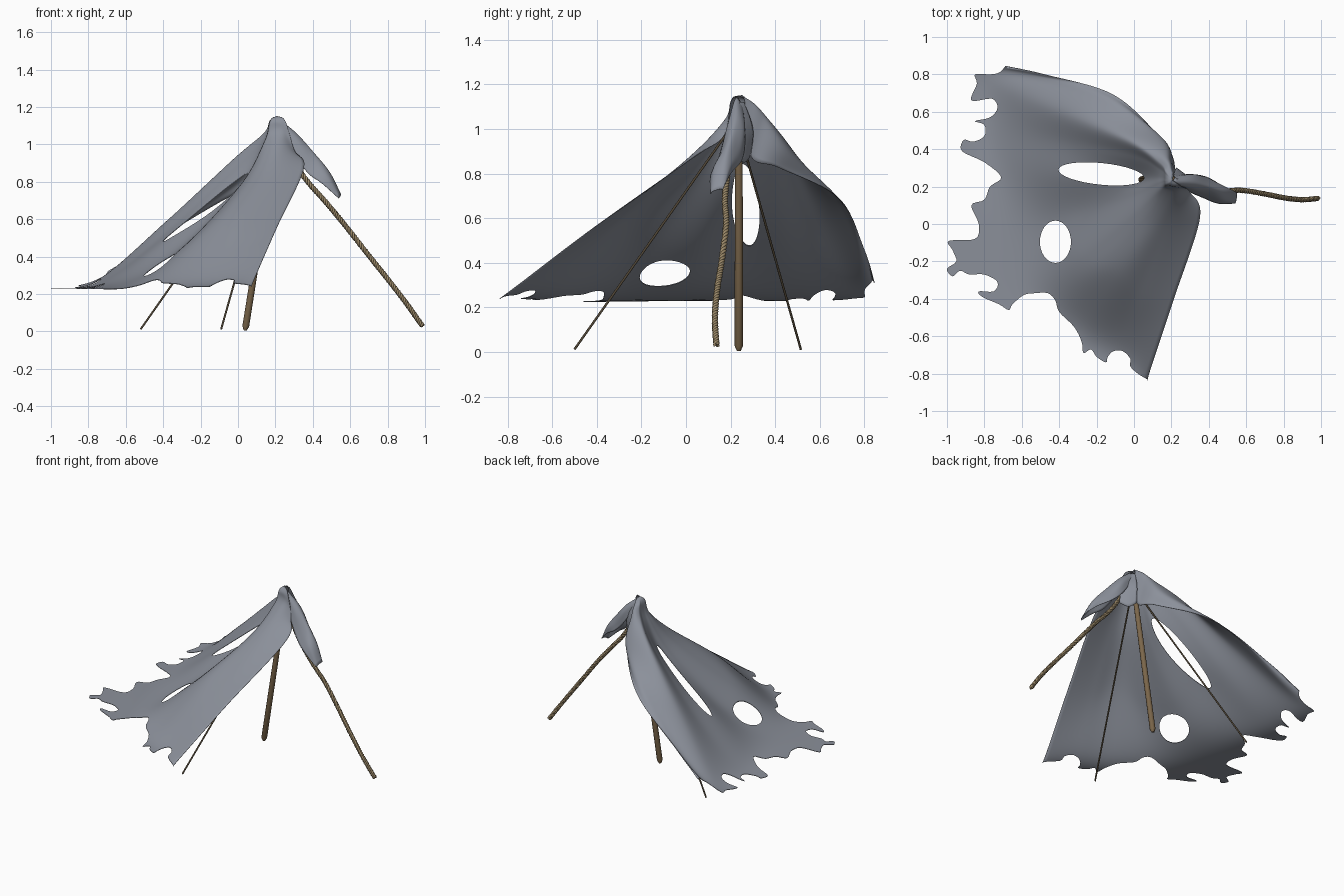
import bpy, bmesh, math
from mathutils import Vector

if "Cube" in bpy.data.objects:
    bpy.data.objects.remove(bpy.data.objects["Cube"])

def spline(pts, n):
    """Catmull-Rom resample of a point list into n points."""
    p = [Vector(q) for q in pts]
    p = [2 * p[0] - p[1]] + p + [2 * p[-1] - p[-2]]
    out = []
    for i in range(n):
        f = i / (n - 1) * (len(p) - 3)
        k = min(int(f), len(p) - 4)
        t = f - k
        a, b, c, d = p[k:k + 4]
        out.append(0.5 * (2 * b + (c - a) * t + (2 * a - 5 * b + 4 * c - d) * t * t
                          + (3 * b - a - 3 * c + d) * t ** 3))
    return out

def material(name, col):
    m = bpy.data.materials.new(name)
    m.diffuse_color = (*col, 1)
    m.use_nodes = True
    m.node_tree.nodes["Principled BSDF"].inputs["Base Color"].default_value = m.diffuse_color
    return m

cloth = material("cloth", (0.26, 0.28, 0.325))
wood = material("wood", (0.20, 0.135, 0.07))
hemp = material("hemp", (0.33, 0.25, 0.14))
dark = material("dark_cord", (0.10, 0.075, 0.045))

def link(name, data):
    ob = bpy.data.objects.new(name, data)
    bpy.context.collection.objects.link(ob)
    return ob

def smooth(ob, angle=40):
    bpy.ops.object.select_all(action='DESELECT')
    bpy.context.view_layer.objects.active = ob
    ob.select_set(True)
    bpy.ops.object.shade_smooth_by_angle(angle=math.radians(angle))

def loft(name, rays, nu, nv):
    """Cloth sheet lofted smoothly through ray profiles."""
    rows = [spline(r, nv) for r in rays]
    cols = [spline([r[j] for r in rows], nu) for j in range(nv)]
    bm = bmesh.new()
    g = [[bm.verts.new(v) for v in c] for c in cols]
    for j in range(nv - 1):
        for i in range(nu - 1):
            bm.faces.new((g[j][i], g[j][i + 1], g[j + 1][i + 1], g[j + 1][i]))
    bmesh.ops.remove_doubles(bm, verts=bm.verts, dist=0.0005)
    bmesh.ops.recalc_face_normals(bm, faces=bm.faces)
    me = bpy.data.meshes.new(name)
    bm.to_mesh(me)
    bm.free()
    me.materials.append(cloth)
    ob = link(name, me)
    smooth(ob)
    s = ob.modifiers.new("thickness", 'SOLIDIFY')
    s.thickness, s.offset = 0.003, 0
    return ob

def prism(name, outline):
    """Tall vertical cutter from a top-view outline."""
    bm = bmesh.new()
    f = bm.faces.new([bm.verts.new((x, y, -0.2)) for x, y in outline])
    r = bmesh.ops.extrude_face_region(bm, geom=[f])
    bmesh.ops.translate(bm, vec=(0, 0, 1.6),
                        verts=[v for v in r['geom'] if isinstance(v, bmesh.types.BMVert)])
    bmesh.ops.recalc_face_normals(bm, faces=bm.faces)
    me = bpy.data.meshes.new(name)
    bm.to_mesh(me)
    bm.free()
    me.materials.append(cloth)
    ob = link(name, me)
    ob.hide_render = True
    ob.hide_set(True)
    ob.display_type = 'WIRE'
    return ob

def pipe(name, pts, r, mat, radii=None, res=2):
    cu = bpy.data.curves.new(name, 'CURVE')
    cu.dimensions = '3D'
    cu.bevel_depth, cu.bevel_resolution, cu.use_fill_caps = r, res, True
    sp = cu.splines.new('POLY')
    sp.points.add(len(pts) - 1)
    for i, p in enumerate(pts):
        sp.points[i].co = (*p, 1)
        sp.points[i].radius = radii[i] if radii else 1
    sp.use_smooth = True
    cu.materials.append(mat)
    return link(name, cu)

# Main sheet: profiles from the peak down to the hem, front edge round to back edge
profiles = [
    [(.30, .17, .97), (.352, .03, .87), (.21, -.41, .56), (.10, -.74, .31), (.07, -.84, .235)],
    [(.24, .17, 1.03), (.19, 0, .86), (.04, -.37, .55), (-.08, -.66, .28), (-.15, -.85, .23)],
    [(.19, .18, 1.04), (.10, .02, .85), (-.08, -.25, .60), (-.28, -.54, .27), (-.40, -.74, .23)],
    [(.15, .19, 1.02), (.03, .07, .80), (-.25, -.17, .485), (-.52, -.36, .25), (-.82, -.57, .23)],
    [(.14, .22, 1.01), (0, .16, .76), (-.32, .05, .44), (-.64, -.05, .25), (-1.06, -.2, .23)],
    [(.14, .25, 1.01), (0, .25, .78), (-.35, .26, .51), (-.70, .26, .26), (-1, .26, .23)],
    [(.14, .29, 1.03), (0, .36, .88), (-.38, .43, .53), (-.74, .48, .26), (-1, .53, .23)],
    [(.14, .33, 1.06), (-.02, .45, .92), (-.38, .60, .59), (-.74, .73, .28), (-.96, .81, .235)],
    [(.19, .34, 1.06), (.13, .47, .90), (-.20, .68, .67), (-.62, .80, .35), (-.88, .855, .24)],
    [(.22, .29, .88), (.17, .42, .825), (-.10, .685, .69), (-.48, .80, .46), (-.69, .845, .31)]]
peak = Vector((.205, .235, 1.15))
rays = []
for p in profiles:
    ring = Vector((peak.x + (p[0][0] - peak.x) * .5, peak.y + (p[0][1] - peak.y) * .5, 1.125))
    rays.append([peak, ring] + p)
sheet = loft("torn_sheet", rays, 82, 72)

# Torn hem outline, front corner to back corner, closed around the outside
hem = [(.07, -.83), (.02, -.80), (-.02, -.76), (-.02, -.72), (-.06, -.68), (-.11, -.68),
       (-.14, -.71), (-.15, -.74), (-.20, -.71), (-.23, -.67), (-.27, -.69), (-.28, -.63),
       (-.32, -.55), (-.40, -.47), (-.42, -.41), (-.46, -.37), (-.53, -.37), (-.59, -.38),
       (-.65, -.43), (-.67, -.46), (-.72, -.43), (-.81, -.39), (-.83, -.36), (-.75, -.36),
       (-.73, -.31), (-.80, -.27), (-.88, -.27), (-.93, -.25), (-.97, -.28), (-1, -.24),
       (-.95, -.20), (-.97, -.14), (-.99, -.09), (-.85, -.08), (-.83, 0), (-.87, .10),
       (-.80, .13), (-.77, .20), (-.71, .25), (-.80, .33), (-.92, .39), (-.91, .45),
       (-.86, .44), (-.80, .47), (-.80, .53), (-.85, .55), (-.77, .57), (-.73, .62),
       (-.76, .67), (-.87, .66), (-.84, .75), (-.85, .80), (-.77, .80), (-.72, .81),
       (-.69, .84)]
hem = [tuple(p) for p in spline(hem, 4 * len(hem) - 3)]
outside = [(-.66, 1.1), (-1.3, 1.1), (-1.3, -1.1), (.1, -1.1)]

def ellipse(cx, cy, rx, ry, tilt):
    c, s = math.cos(tilt), math.sin(tilt)
    a = [i * math.tau / 32 for i in range(32)]
    return [(cx + rx * math.cos(t) * c - ry * math.sin(t) * s,
             cy + rx * math.cos(t) * s + ry * math.sin(t) * c) for t in a]

# Hem tear and two holes
for name, outline in (("hem_cutter", hem + outside),
                      ("round_hole_cutter", ellipse(-.42, -.095, .083, .113, 0)),
                      ("long_hole_cutter", ellipse(-.175, .268, .23, .058, -.1))):
    b = sheet.modifiers.new(name, 'BOOLEAN')
    b.operation, b.solver, b.object = 'DIFFERENCE', 'EXACT', prism(name, outline)

# Loose corner of cloth folded over the rope
loft("folded_flap", [
    [(.23, .21, 1.08), (.29, .175, .97), (.37, .14, .85), (.45, .11, .79), (.54, .11, .71)],
    [(.23, .215, 1.12), (.32, .19, 1.02), (.40, .165, .91), (.48, .13, .83), (.545, .12, .72)],
    [(.21, .23, 1.14), (.31, .225, 1.06), (.40, .20, .96), (.49, .17, .85), (.55, .15, .73)],
    [(.22, .25, 1.11), (.32, .26, 1.01), (.40, .235, .91), (.49, .195, .83), (.55, .165, .73)],
    [(.23, .26, 1.07), (.31, .265, .94), (.39, .25, .86), (.48, .20, .80), (.545, .17, .74)],
], 21, 25)

# Short cloth piece joining the back edge to the flap
loft("collar", [
    [(.21, .26, 1.12), (.225, .30, 1.0), (.22, .29, .88)],
    [(.22, .25, 1.12), (.265, .27, 1.0), (.265, .26, .85)],
    [(.23, .24, 1.12), (.30, .24, 1.0), (.31, .22, .88)]], 9, 13)

# Leaning pole with a blunt pointed foot
foot, top = Vector((.038, .237, .005)), Vector((.213, .237, 1.11))
pipe("main_pole", [foot, foot.lerp(top, .02), foot.lerp(top, .5), top], .019, wood,
     [.45, 1, .95, .85], 3)

# Thin guy cords
for name, end in (("front_cord", (-.09, -.50, .012)), ("back_cord", (-.52, .515, .012))):
    pipe(name, [Vector(end), Vector((.20, .225, 1.04))], .0055, dark)

# Three-strand twisted rope and its wraps round the pole top
def twisted(name, path, turns, r):
    n = len(path)
    for k in range(3):
        pts = []
        for i, p in enumerate(path):
            t = (path[min(i + 1, n - 1)] - path[max(i - 1, 0)]).normalized()
            u = t.cross(Vector((.1, 1, .15))).normalized()
            a = math.tau * (turns * i / (n - 1) + k / 3)
            pts.append(p + r * (u * math.cos(a) + t.cross(u) * math.sin(a)))
        pipe(f"{name}_strand_{k + 1}", pts, r, hemp, res=1)

twisted("guy_rope", spline([(.22, .215, 1.04), (.35, .19, .83), (.47, .175, .69), (.57, .18, .57),
                            (.70, .16, .405), (.80, .14, .28), (.90, .13, .15), (.985, .137, .03)],
                           360), 26, .0075)
wrap = []
for i in range(150):
    a = math.tau * 3 * i / 149
    wrap.append(Vector((.205 + .028 * math.cos(a), .237 + .028 * math.sin(a), 1.0 + .05 * i / 149)))
twisted("knot", wrap, 18, .006)
